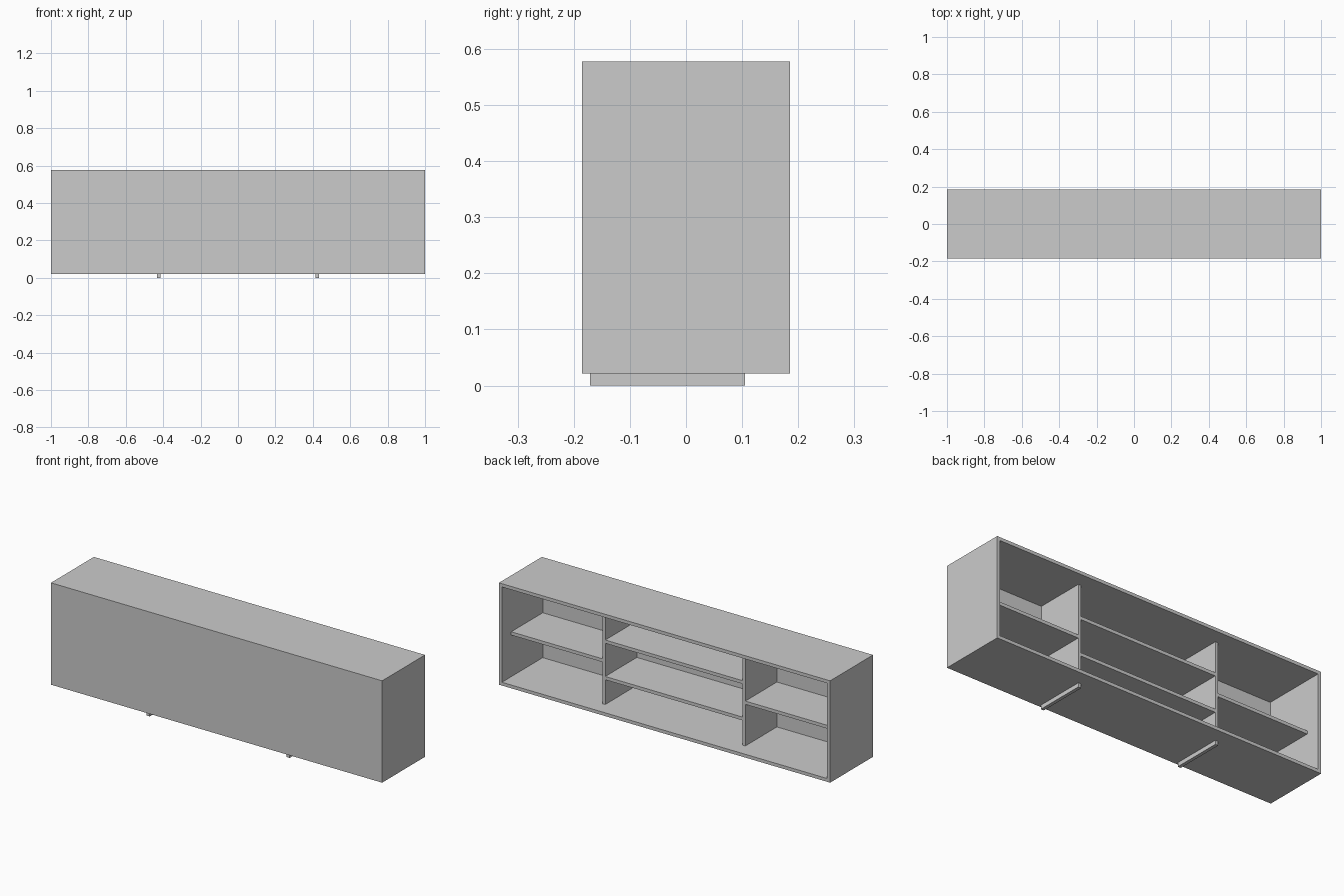
import bpy

if "Cube" in bpy.data.objects:
    bpy.data.objects.remove(bpy.data.objects["Cube"])

T = 0.018                      # board thickness
X, Y = 1.0, 0.185              # outer half width and half depth
Z0, Z1 = 0.022, 0.578          # bottom and top of the case
FRONT_IN, RECESS = -Y + T, 0.105   # inner boards: front and back limits
DIV = 0.423                    # divider centre


def board(name, x0, x1, y0, y1, z0, z1):
    """Box between two corners."""
    bpy.ops.mesh.primitive_cube_add(
        size=1, location=((x0 + x1) / 2, (y0 + y1) / 2, (z0 + z1) / 2))
    ob = bpy.context.object
    ob.name = name
    ob.scale = (x1 - x0, y1 - y0, z1 - z0)
    bpy.ops.object.transform_apply(location=False, rotation=False, scale=True)
    return ob


# Outer case, open at the back
board("front_panel", -X, X, -Y, FRONT_IN, Z0, Z1)
board("top_panel", -X, X, FRONT_IN, Y, Z1 - T, Z1)
board("bottom_panel", -X, X, FRONT_IN, Y, Z0, Z0 + T)

for side, s in (("left", -1), ("right", 1)):
    def span(a, b):
        return sorted((s * a, s * b))

    # Side wall, divider, runner foot below it and outer shelf
    board(side + "_side_panel", *span(X - T, X), FRONT_IN, Y, Z0 + T, Z1 - T)
    d = span(DIV - T / 2, DIV + T / 2)
    board(side + "_divider", *d, FRONT_IN, RECESS, Z0 + T, Z1 - T)
    board(side + "_foot", *d, -0.171, RECESS, 0, Z0)
    board(side + "_shelf", *span(DIV + T / 2, X - T), FRONT_IN, RECESS, 0.285 - T, 0.285)

# Two shelves in the middle bay
for name, top in (("lower", 0.193), ("upper", 0.392)):
    board(name + "_middle_shelf", -DIV + T / 2, DIV - T / 2, FRONT_IN, RECESS, top - T, top)
